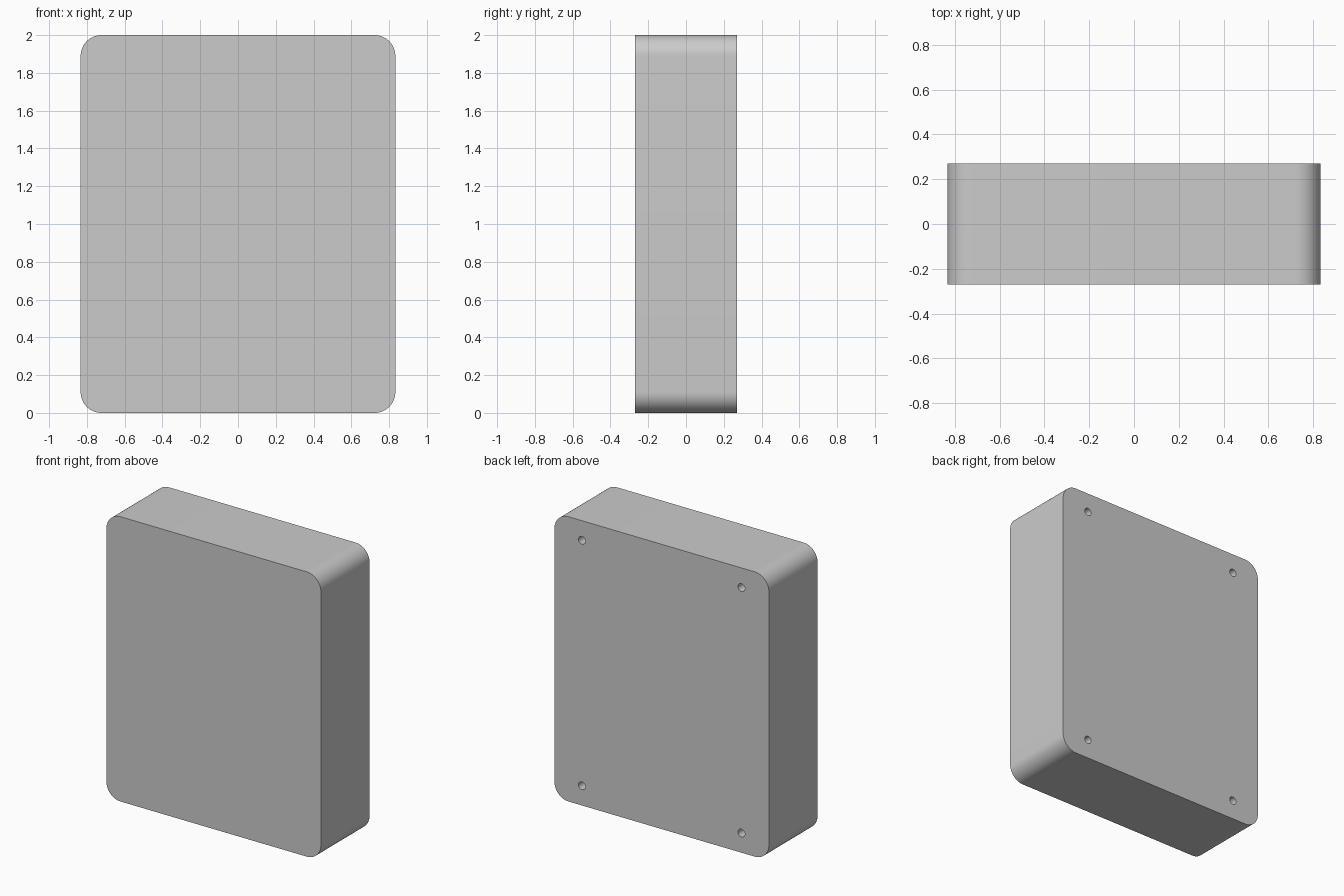
import bpy, bmesh, math
from mathutils import Matrix, Vector

if "Cube" in bpy.data.objects:
    bpy.data.objects.remove(bpy.data.objects["Cube"])

HALF_W, HALF_D, HEIGHT, CORNER = 0.833, 0.27, 2.0, 0.11
HOLE_X, HOLE_Z, HOLE_R, HOLE_DEPTH = 0.62, 0.862, 0.027, 0.10


def make_object(name, bm):
    bmesh.ops.recalc_face_normals(bm, faces=bm.faces)
    mesh = bpy.data.meshes.new(name)
    bm.to_mesh(mesh)
    bm.free()
    obj = bpy.data.objects.new(name, mesh)
    bpy.context.collection.objects.link(obj)
    return obj


# Case body: rounded rectangle profile extruded front to back
bm = bmesh.new()
profile = []
steps = 16
for quarter, (sx, sz) in enumerate([(1, 1), (-1, 1), (-1, -1), (1, -1)]):
    for i in range(steps + 1):
        a = math.radians(90) * (quarter + i / steps)
        x = sx * (HALF_W - CORNER) + CORNER * math.cos(a)
        z = HEIGHT / 2 + sz * (HEIGHT / 2 - CORNER) + CORNER * math.sin(a)
        profile.append(bm.verts.new((x, -HALF_D, z)))
front = bm.faces.new(profile)
extruded = bmesh.ops.extrude_face_region(bm, geom=[front], use_keep_orig=True)
back_verts = [g for g in extruded["geom"] if isinstance(g, bmesh.types.BMVert)]
bmesh.ops.translate(bm, verts=back_verts, vec=Vector((0, 2 * HALF_D, 0)))
case_body = make_object("case_body", bm)

# Four blind screw holes in the back face
bm = bmesh.new()
for sx in (-1, 1):
    for sz in (-1, 1):
        place = Matrix.Translation((sx * HOLE_X, HALF_D, HEIGHT / 2 + sz * HOLE_Z))
        bmesh.ops.create_cone(bm, cap_ends=True, segments=32,
                              radius1=HOLE_R, radius2=HOLE_R, depth=2 * HOLE_DEPTH,
                              matrix=place @ Matrix.Rotation(math.pi / 2, 4, 'X'))
cutter = make_object("screw_hole_cutter", bm)
cutter.hide_render = True

cut = case_body.modifiers.new("screw_holes", 'BOOLEAN')
cut.operation = 'DIFFERENCE'
cut.solver = 'EXACT'
cut.object = cutter

# Apply the cut, drop the helper, smooth the rounded corners
bpy.context.view_layer.objects.active = case_body
case_body.select_set(True)
bpy.ops.object.modifier_apply(modifier=cut.name)
bpy.data.objects.remove(cutter)
bpy.ops.object.shade_smooth_by_angle(angle=math.radians(30))
